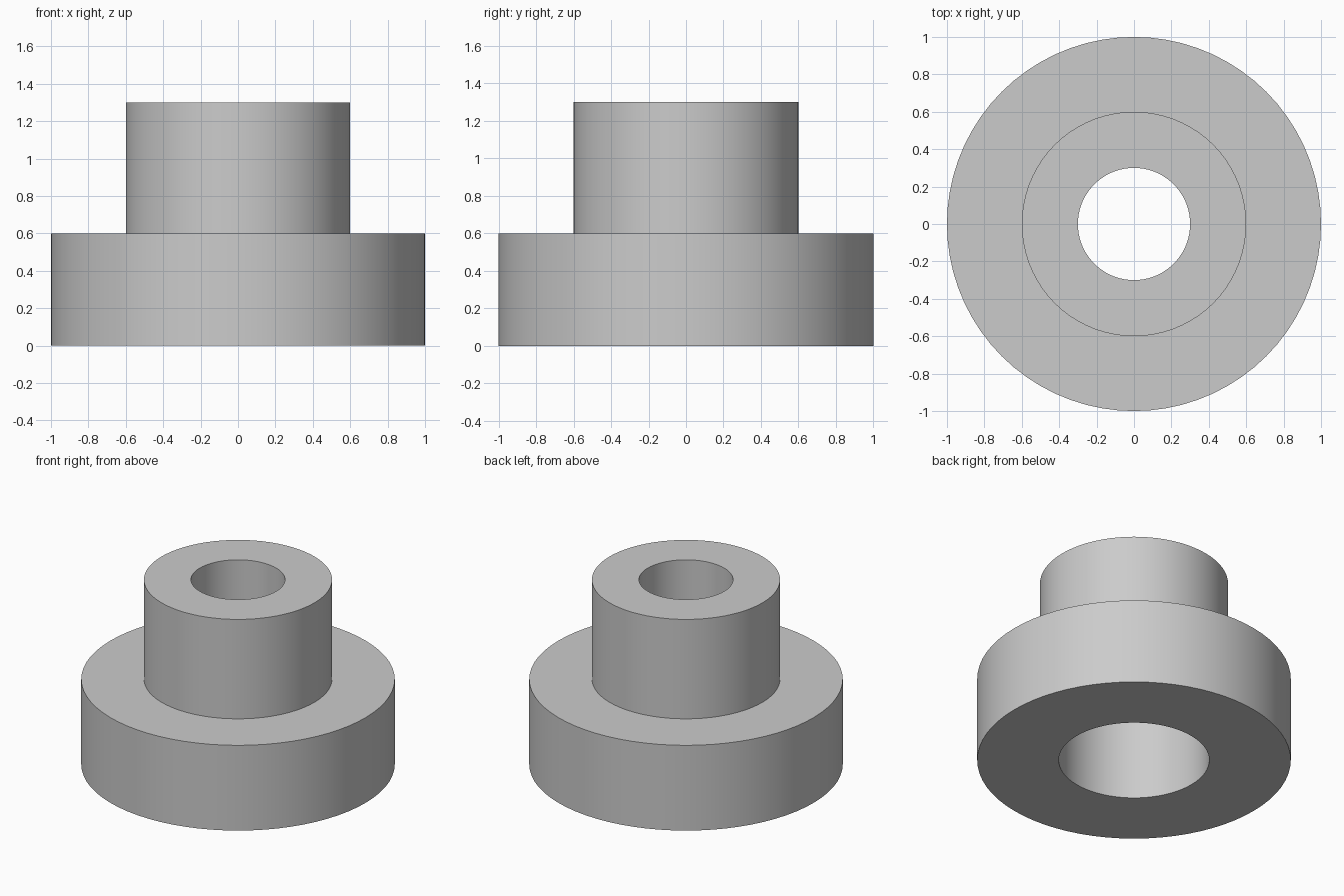
import bpy, bmesh, math
from mathutils import Matrix, Vector

cube = bpy.data.objects.get("Cube")
if cube:
    bpy.data.objects.remove(cube, do_unlink=True)

SEGMENTS = 72

# Plain grey material
grey = bpy.data.materials.new("light_grey")
grey.use_nodes = True
colour = (0.6, 0.6, 0.6, 1)
grey.diffuse_color = colour
grey.node_tree.nodes["Principled BSDF"].inputs["Base Color"].default_value = colour


def lathe(name, profile):
    """Revolve a closed (radius, height) profile around the z axis."""
    bm = bmesh.new()
    verts = [bm.verts.new((r, 0, z)) for r, z in profile]
    edges = [bm.edges.new((a, b)) for a, b in zip(verts, verts[1:] + verts[:1])]
    bmesh.ops.spin(bm, geom=verts + edges, cent=(0, 0, 0), axis=(0, 0, 1),
                   angle=math.tau, steps=SEGMENTS, use_merge=True)
    bmesh.ops.remove_doubles(bm, verts=bm.verts, dist=0.0001)
    bmesh.ops.recalc_face_normals(bm, faces=bm.faces)
    mesh = bpy.data.meshes.new(name)
    bm.to_mesh(mesh)
    bm.free()
    mesh.materials.append(grey)
    obj = bpy.data.objects.new(name, mesh)
    bpy.context.collection.objects.link(obj)
    bpy.ops.object.select_all(action="DESELECT")
    obj.select_set(True)
    bpy.context.view_layer.objects.active = obj
    bpy.ops.object.shade_smooth_by_angle(angle=math.radians(30))
    return obj


# Flange and hub in one piece, with a through bore and a wider counterbore below
flange_r, hub_r, bore_r, counterbore_r = 1.0, 0.6, 0.3, 0.48
flange_top, hub_top, counterbore_top = 0.6, 1.3, 0.6
lathe("flanged_bushing", [
    (counterbore_r, 0), (flange_r, 0),
    (flange_r, flange_top), (hub_r, flange_top),
    (hub_r, hub_top), (bore_r, hub_top),
    (bore_r, counterbore_top), (counterbore_r, counterbore_top),
])
